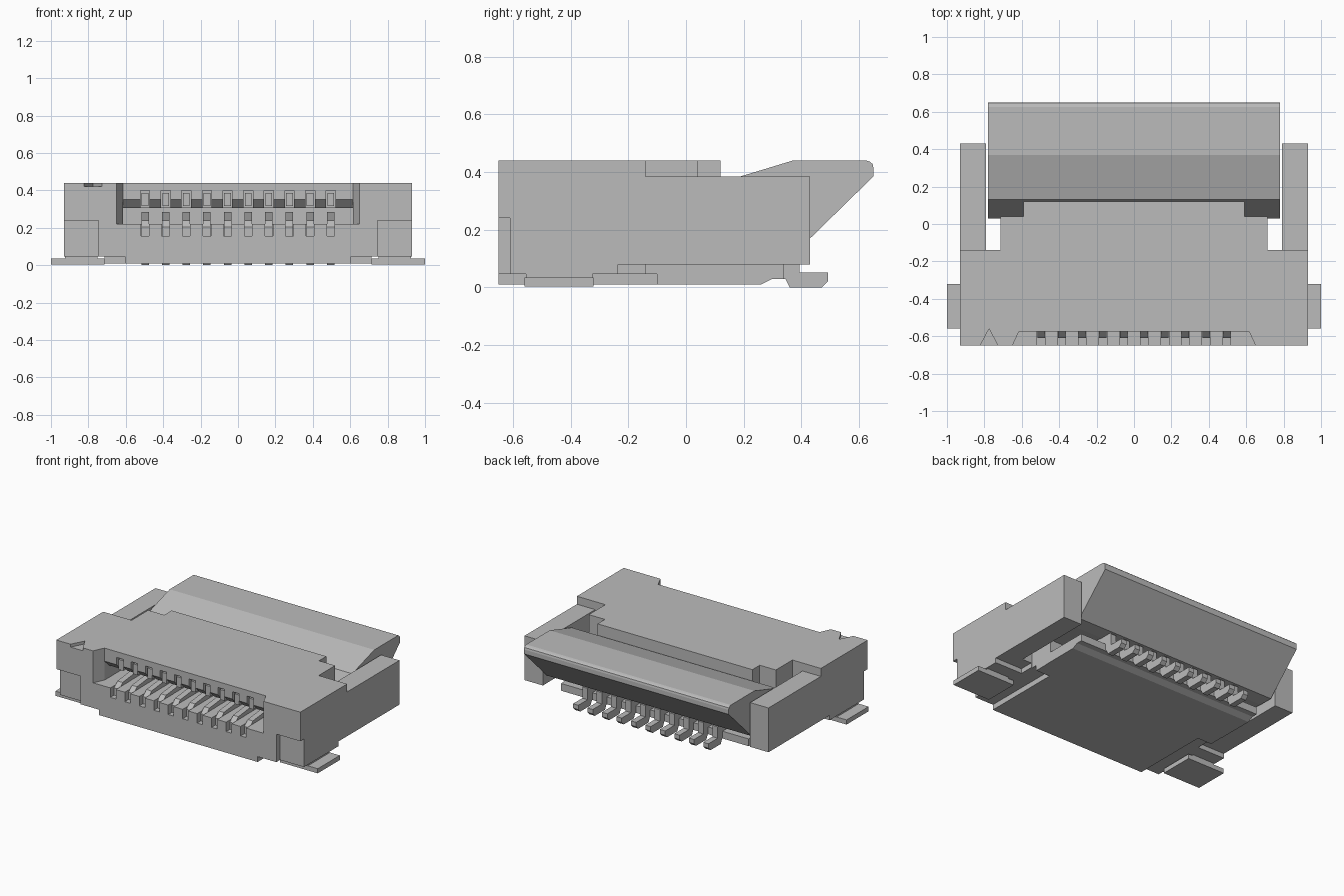
import bpy, bmesh

cube = bpy.data.objects.get("Cube")
if cube:
    bpy.data.objects.remove(cube, do_unlink=True)

grey = bpy.data.materials.new("light grey")
grey.use_nodes = True
GREY = (0.5, 0.5, 0.5, 1)
grey.diffuse_color = GREY
grey.node_tree.nodes["Principled BSDF"].inputs["Base Color"].default_value = GREY


def prism(name, points, lo, hi, axis):
    """Extrude an outline from lo to hi: (x, y) along z or (y, z) along x."""
    bm = bmesh.new()
    verts = [bm.verts.new((a, b, lo) if axis == "z" else (lo, a, b)) for a, b in points]
    face = bm.faces.new(verts)
    new = bmesh.ops.extrude_face_region(bm, geom=[face])["geom"]
    move = (0, 0, hi - lo) if axis == "z" else (hi - lo, 0, 0)
    bmesh.ops.translate(bm, verts=[v for v in new if isinstance(v, bmesh.types.BMVert)], vec=move)
    bmesh.ops.recalc_face_normals(bm, faces=bm.faces)
    mesh = bpy.data.meshes.new(name)
    bm.to_mesh(mesh)
    bm.free()
    mesh.materials.append(grey)
    obj = bpy.data.objects.new(name, mesh)
    bpy.context.collection.objects.link(obj)
    return obj


def box(name, x0, x1, y0, y1, z0, z1):
    return prism(name, [(x0, y0), (x1, y0), (x1, y1), (x0, y1)], z0, z1, "z")


def cut(target, cutters):
    """Subtract the cutters one by one, then discard them."""
    for cutter in cutters:
        cutter.hide_render = True
        mod = target.modifiers.new("cut", "BOOLEAN")
        mod.operation = "DIFFERENCE"
        mod.solver = "EXACT"
        mod.object = cutter
    bpy.context.view_layer.update()
    graph = bpy.context.evaluated_depsgraph_get()
    mesh = bpy.data.meshes.new_from_object(target.evaluated_get(graph))
    target.modifiers.clear()
    target.data = mesh
    for cutter in cutters:
        bpy.data.objects.remove(cutter, do_unlink=True)


PIN_X = [-0.497 + 0.1103 * i for i in range(10)]

# Housing: half outline mirrored, then extruded to full height
half = [(0.93, -0.65), (0.93, 0.43), (0.79, 0.43), (0.79, -0.14),
        (0.713, -0.14), (0.713, 0.04), (0.59, 0.04), (0.59, 0.12)]
outline = half + [(-x, y) for x, y in reversed(half)]
housing = prism("housing", outline, 0.01, 0.44, "z")
cutters = []


def both_sides(x0, x1, *rest):
    cutters.append(box("cutter", x0, x1, *rest))
    cutters.append(box("cutter", -x1, -x0, *rest))


both_sides(0.75, 1.1, -0.14, 0.6, 0.385, 0.6)      # lowered arm tops
both_sides(0.72, 1.1, -0.235, 0.6, -0.1, 0.08)     # raised arm undersides
both_sides(0.605, 1.1, -0.8, -0.23, -0.1, 0.047)   # raised side undersides
both_sides(0.605, 0.73, -0.24, -0.1, -0.1, 0.047)
both_sides(0.747, 1.1, -0.8, -0.61, -0.1, 0.24)    # recessed front corners
# Space below the rear overhang
cutters.append(box("cutter", -0.65, 0.65, 0.041, 0.3, -0.1, 0.31))
# Flared front mouth, cable slot and orientation mark
cutters.append(prism("cutter", [(-0.685, -0.725), (0.685, -0.725), (0.615, -0.575),
                                (-0.615, -0.575)], 0.22, 0.6, "z"))
cutters.append(prism("cutter", [(-0.61, 0.22), (-0.1, 0.22), (-0.1, 0.305), (-0.53, 0.305),
                                (-0.575, 0.35), (-0.61, 0.35)], -0.614, 0.614, "x"))
cutters.append(prism("cutter", [(-0.875, -0.75), (-0.675, -0.75), (-0.775, -0.56)],
                     0.42, 0.6, "z"))
# Groove and window for every contact
for x in PIN_X:
    cutters.append(box("cutter", x - 0.021, x + 0.021, -0.8, -0.5, 0.155, 0.25))
    cutters.append(box("cutter", x - 0.025, x + 0.025, -0.6, -0.4, 0.3, 0.4))
cut(housing, cutters)

# Floor behind the housing, with a chamfered lower edge
prism("rear_floor", [(0.0, 0.01), (0.26, 0.01), (0.30, 0.03), (0.34, 0.03),
                     (0.34, 0.08), (0.0, 0.08)], -0.715, 0.715, "x")

# Hinged locking flap with a rounded rear lip
prism("locking_flap", [(0.03, 0.17), (0.13, 0.367), (0.37, 0.44), (0.625, 0.44),
                       (0.638, 0.436), (0.647, 0.428), (0.65, 0.415), (0.65, 0.385),
                       (0.425, 0.165), (0.40, 0.14), (0.30, 0.14)], -0.78, 0.78, "x")

# Contacts: lower spring with rear foot, and upper finger
lower = [(-0.61, 0.155), (0.30, 0.06), (0.34, 0.03), (0.345, 0.03), (0.36, 0.0),
         (0.47, 0.0), (0.493, 0.022), (0.493, 0.052), (0.393, 0.052), (0.393, 0.13),
         (0.36, 0.16), (-0.09, 0.2), (-0.15, 0.285), (-0.575, 0.24), (-0.61, 0.205)]
upper = [(-0.565, 0.315), (-0.09, 0.315), (-0.09, 0.385), (-0.565, 0.385)]
for i, x in enumerate(PIN_X):
    prism(f"lower_contact_{i + 1}", lower, x - 0.02, x + 0.02, "x")
    prism(f"upper_contact_{i + 1}", upper, x - 0.018, x + 0.018, "x")

# Solder tabs with their short necks into the housing
for side, s in (("left", 1), ("right", -1)):
    x0, x1 = sorted((s * 0.713, s * 1.0))
    box(f"{side}_solder_tab", x0, x1, -0.56, -0.32, 0.003, 0.035)
    x0, x1 = sorted((s * 0.75, s * 0.925))
    box(f"{side}_tab_neck", x0, x1, -0.555, -0.325, 0.03, 0.06)
